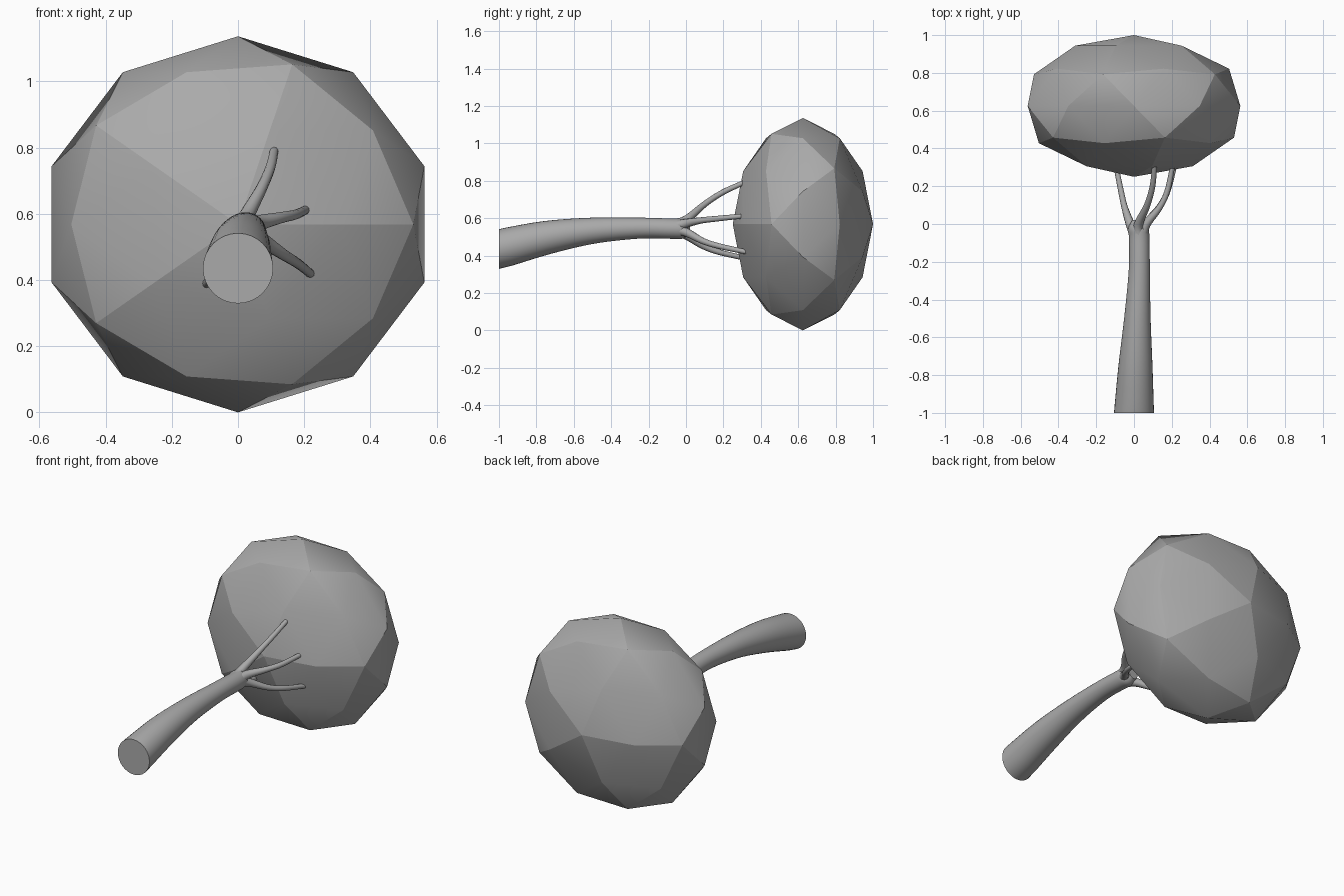
import bpy, bmesh, math
from mathutils import Vector

if "Cube" in bpy.data.objects:
    bpy.data.objects.remove(bpy.data.objects["Cube"])

mat = bpy.data.materials.new("plain_grey")
mat.diffuse_color = (0.4, 0.4, 0.4, 1)
mat.use_nodes = True
mat.node_tree.nodes["Principled BSDF"].inputs["Base Color"].default_value = mat.diffuse_color


def smooth(ob, angle):
    bpy.ops.object.select_all(action='DESELECT')
    ob.select_set(True)
    bpy.context.view_layer.objects.active = ob
    bpy.ops.object.shade_smooth_by_angle(angle=math.radians(angle))


def spline(pts, steps):
    # Catmull-Rom through (x, y, z, radius) points
    p = [Vector(q) for q in pts]
    p = [2 * p[0] - p[1]] + p + [2 * p[-1] - p[-2]]
    out = []
    for i in range(1, len(p) - 2):
        a, b, c, d = p[i - 1:i + 3]
        for s in range(steps):
            t = s / steps
            out.append(0.5 * (2 * b + (c - a) * t + (2 * a - 5 * b + 4 * c - d) * t * t
                              + (3 * b - a - 3 * c + d) * t ** 3))
    return out + [p[-2]]


def tube(name, pts, sides, steps=5):
    # round tube along +y, rings kept square to the path except the flat first ring
    path = spline(pts, steps)
    bm = bmesh.new()
    rings = []
    for i, q in enumerate(path):
        tan = path[min(i + 1, len(path) - 1)].xyz - path[max(i - 1, 0)].xyz
        if i == 0:
            tan = Vector((0, 1, 0))
        u = Vector((0, 0, 1)).cross(tan).normalized()
        v = tan.cross(u).normalized()
        rings.append([bm.verts.new(q.xyz + q.w * (u * math.cos(a) + v * math.sin(a)))
                      for a in (k * math.tau / sides for k in range(sides))])
    for r, n in zip(rings, rings[1:]):
        for k in range(sides):
            j = (k + 1) % sides
            bm.faces.new((r[k], r[j], n[j], n[k]))
    bm.faces.new(rings[0])
    bm.faces.new(rings[-1])
    bmesh.ops.recalc_face_normals(bm, faces=bm.faces)
    me = bpy.data.meshes.new(name)
    bm.to_mesh(me)
    bm.free()
    ob = bpy.data.objects.new(name, me)
    bpy.context.collection.objects.link(ob)
    me.materials.append(mat)
    smooth(ob, 40)
    return ob


# faceted crown
bpy.ops.mesh.primitive_ico_sphere_add(subdivisions=2, radius=1, location=(0, 0.625, 0.568),
                                      rotation=(math.pi / 2, 0, 0))
crown = bpy.context.object
crown.name = "crown"
crown.scale = (0.592, 0.568, 0.375)
crown.data.materials.append(mat)
smooth(crown, 20)

# tapering trunk
tube("trunk", [(0, -1, 0.435, 0.106), (0.008, -0.75, 0.495, 0.09), (0.018, -0.5, 0.533, 0.07),
               (0.028, -0.25, 0.547, 0.056), (0.028, -0.08, 0.544, 0.054),
               (0.022, -0.02, 0.543, 0.053), (0.02, 0.02, 0.542, 0.03)], 32)

# four branches: start, curve, tip inside the crown
branches = {
    "upper_branch": [(0.025, -0.07, 0.565, 0.03), (0.025, 0.0, 0.59, 0.024), (0.07, 0.1, 0.675, 0.017),
                     (0.098, 0.2, 0.74, 0.015), (0.11, 0.32, 0.795, 0.013)],
    "right_branch": [(0.04, -0.07, 0.555, 0.03), (0.065, 0.0, 0.572, 0.024), (0.13, 0.08, 0.588, 0.017),
                     (0.175, 0.17, 0.598, 0.015), (0.207, 0.32, 0.613, 0.013)],
    "lower_right_branch": [(0.04, -0.07, 0.54, 0.03), (0.065, 0.0, 0.525, 0.024),
                           (0.135, 0.09, 0.478, 0.017), (0.18, 0.18, 0.45, 0.015),
                           (0.22, 0.33, 0.418, 0.013)],
    "left_branch": [(0.01, -0.07, 0.535, 0.03), (-0.02, 0.0, 0.51, 0.024), (-0.05, 0.09, 0.452, 0.017),
                    (-0.07, 0.18, 0.418, 0.015), (-0.098, 0.32, 0.385, 0.013)],
}
for name, pts in branches.items():
    tube(name, pts, 12)
